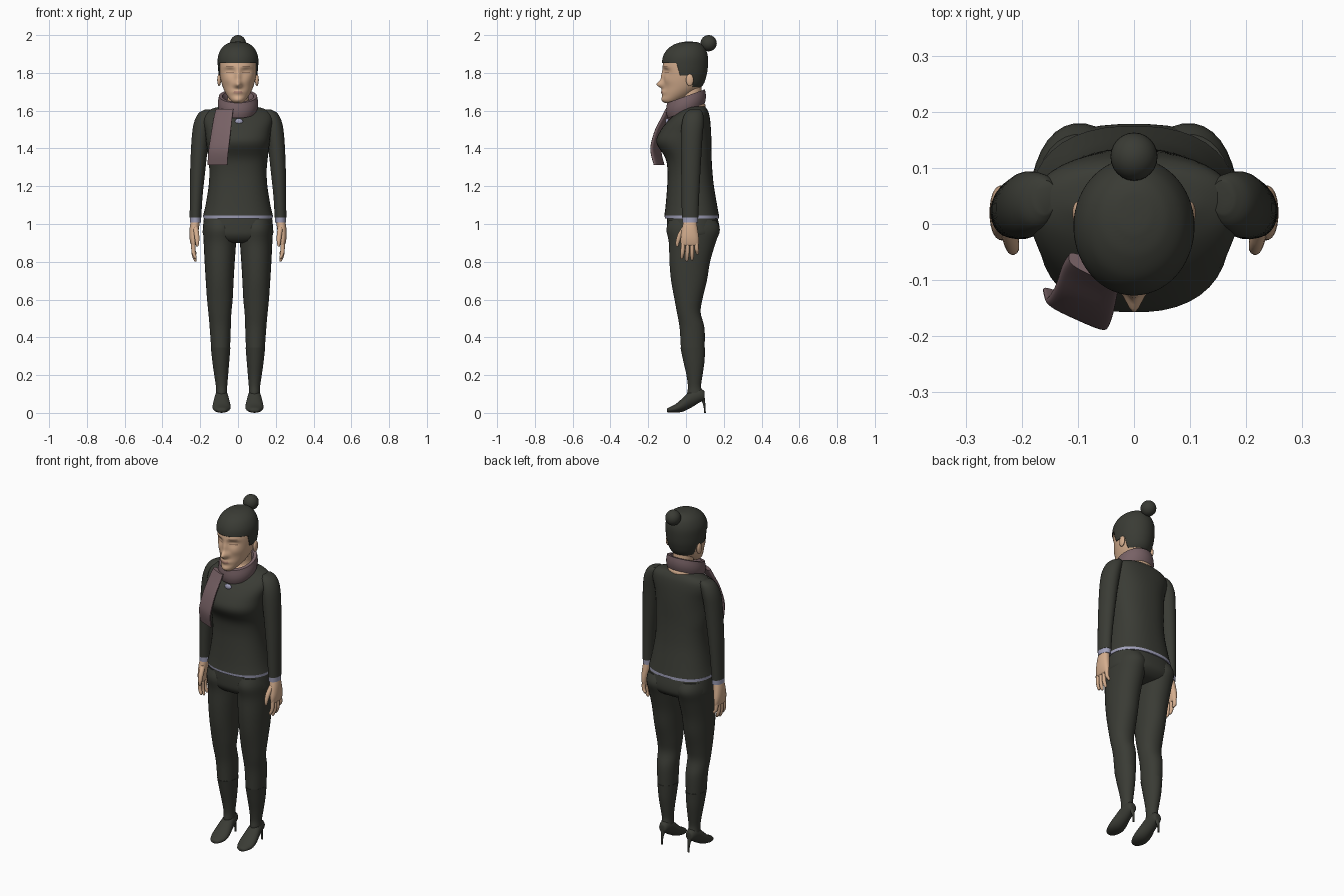
import bpy, bmesh, math
from mathutils import Vector


def material(name, rgb):
    m = bpy.data.materials.new(name)
    m.diffuse_color = (*rgb, 1)
    return m


DARK = material("dark cloth", (0.042, 0.044, 0.035))
SKIN = material("skin", (0.66, 0.42, 0.27))
LIP = material("lip", (0.46, 0.25, 0.19))
BROW = material("brow", (0.33, 0.20, 0.13))
SCARF = material("scarf wool", (0.185, 0.12, 0.13))
SHIRT = material("shirt lilac", (0.36, 0.36, 0.50))


def finish(name, bm, mats, mirror=False, angle=50):
    bmesh.ops.recalc_face_normals(bm, faces=bm.faces)
    me = bpy.data.meshes.new(name)
    bm.to_mesh(me)
    bm.free()
    for m in mats:
        me.materials.append(m)
    me.shade_smooth()
    me.set_sharp_from_angle(angle=math.radians(angle))
    ob = bpy.data.objects.new(name, me)
    bpy.context.collection.objects.link(ob)
    if mirror:
        mod = ob.modifiers.new("mirror", 'MIRROR')
        mod.use_mirror_merge = False
    return ob


def spline(rows, steps):
    """Catmull-Rom through rows of numbers."""
    out = []
    for i in range(len(rows) - 1):
        p0, p1, p2, p3 = rows[max(i - 1, 0)], rows[i], rows[i + 1], rows[min(i + 2, len(rows) - 1)]
        for k in range(steps):
            t = k / steps
            out.append([0.5 * (2 * b + (c - a) * t + (2 * a - 5 * b + 4 * c - d) * t * t
                               + (3 * b - a - 3 * c + d) * t ** 3)
                        for a, b, c, d in zip(p0, p1, p2, p3)])
    out.append(list(rows[-1]))
    return out


def loft_mesh(rows, n=32, steps=4, axis='z', e=1.0, warp=None):
    """Rows are (cx, cy, cz, half width, half depth); rings lie across the axis."""
    bm = bmesh.new()
    rings = []
    for cx, cy, cz, a, b in spline(rows, steps):
        ring = []
        for k in range(n):
            t = 2 * math.pi * (k + 0.5) / n
            c, s = math.cos(t), math.sin(t)
            u = a * math.copysign(abs(c) ** e, c)
            v = b * math.copysign(abs(s) ** e, s)
            p = Vector((cx + u, cy + v, cz) if axis == 'z' else (cx + u, cy, cz + v))
            if warp:
                p = warp(p, cx)
            ring.append(bm.verts.new(p))
        rings.append(ring)
    for r, q in zip(rings, rings[1:]):
        for k in range(n):
            bm.faces.new((r[k], r[(k + 1) % n], q[(k + 1) % n], q[k]))
    bm.faces.new(rings[0])
    bm.faces.new(rings[-1])
    return bm


def loft(name, rows, mat, mirror=False, **kw):
    return finish(name, loft_mesh(rows, **kw), [mat], mirror)


def body(rows):
    """(z, front y, back y, half width) to loft rows."""
    return [(0, (f + b) / 2, z, w, (b - f) / 2) for z, f, b, w in rows]


def ball(name, loc, scale, mat, mirror=False):
    bm = bmesh.new()
    bmesh.ops.create_uvsphere(bm, u_segments=24, v_segments=16, radius=1)
    for v in bm.verts:
        v.co = Vector(loc) + Vector([a * b for a, b in zip(v.co, scale)])
    return finish(name, bm, [mat], mirror)


# Sweater with shirt hem and collar tip
loft("sweater", body([
    (1.045, -.115, .175, .185), (1.10, -.108, .165, .172), (1.20, -.100, .148, .156),
    (1.28, -.098, .140, .152), (1.35, -.110, .136, .158), (1.43, -.157, .135, .168),
    (1.49, -.138, .133, .174), (1.55, -.092, .128, .185), (1.59, -.045, .120, .172),
    (1.613, -.005, .108, .130), (1.622, .005, .100, .085)]), DARK, e=0.85, n=40)
loft("shirt_hem", body([(1.030, -.112, .175, .184), (1.046, -.114, .175, .185)]),
     SHIRT, e=0.85, n=40, steps=1)
ball("collar_tip", (.005, -.099, 1.543), (.021, .010, .016), SHIRT)

# Sleeves and cuffs
loft("sleeves", [
    (.158, .048, 1.605, .020, .030), (.170, .042, 1.585, .040, .048),
    (.188, .036, 1.535, .046, .058), (.200, .030, 1.45, .046, .057),
    (.212, .026, 1.30, .041, .052), (.221, .023, 1.15, .034, .047),
    (.225, .022, 1.035, .031, .044)], DARK, mirror=True, n=24)
loft("cuffs", [(.225, .022, 1.040, .030, .043), (.225, .022, 1.008, .029, .041)],
     SHIRT, mirror=True, n=24, steps=1)

# Hands: palm, four fingers and thumb
loft("palms", [
    (.226, .021, 1.02, .023, .034), (.231, .020, .98, .025, .041),
    (.236, .020, .93, .021, .048), (.236, .020, .895, .015, .048),
    (.235, .020, .885, .010, .044)], SKIN, mirror=True, n=20, e=0.85)
for i, (y, tip_y, tip_z) in enumerate([(-.014, -.022, .815), (.009, .004, .802),
                                       (.032, .032, .808), (.054, .060, .838)]):
    mid = (.89 + tip_z) / 2
    loft(f"finger_{i + 1}", [
        (.236, y, .91, .012, .012), (.236, (y + tip_y) / 2, mid, .011, .011),
        (.227, tip_y, tip_z + .01, .009, .009), (.225, tip_y, tip_z, .004, .004)],
        SKIN, mirror=True, n=10, steps=3)
loft("thumbs", [
    (.225, -.005, .985, .014, .016), (.219, -.030, .945, .014, .015),
    (.216, -.044, .905, .011, .011), (.216, -.047, .880, .005, .006)],
    SKIN, mirror=True, n=12, steps=3)

# Trousers
loft("hips", body([
    (1.04, -.100, .165, .180), (.98, -.102, .178, .186), (.94, -.098, .172, .184),
    (.91, -.075, .135, .150), (.90, -.040, .080, .090)]), DARK, e=0.8, n=40)
loft("legs", [
    (.098, .035, 1.02, .080, .125), (.097, .038, .97, .088, .142),
    (.096, .033, .90, .086, .124), (.097, .020, .80, .080, .108),
    (.097, .016, .70, .074, .095), (.096, .013, .60, .068, .074),
    (.096, .015, .53, .061, .063), (.094, .032, .45, .056, .066),
    (.092, .036, .34, .050, .063)], DARK, mirror=True, e=0.95)

# High-heeled boots
loft("boot_shafts", [
    (.092, .036, .345, .052, .066), (.091, .042, .27, .045, .056),
    (.089, .045, .20, .037, .043), (.087, .045, .14, .030, .035),
    (.087, .048, .10, .030, .042), (.087, .052, .07, .026, .036)],
    DARK, mirror=True, n=24)
loft("boot_feet", [
    (.087, -.101, .013, .012, .007), (.087, -.092, .015, .028, .013),
    (.087, -.055, .024, .046, .023), (.087, -.015, .044, .046, .037),
    (.087, .030, .075, .037, .046), (.087, .070, .092, .031, .038),
    (.087, .094, .092, .022, .026), (.087, .099, .092, .010, .014)],
    DARK, mirror=True, n=24, axis='y')
loft("stiletto_heels", [
    (.087, .082, .085, .020, .017), (.087, .094, .055, .009, .008),
    (.087, .099, .025, .006, .005), (.087, .100, 0, .006, .005)],
    DARK, mirror=True, n=12)

# Neck
loft("neck", [(0, .015, 1.55, .080, .080), (0, .033, 1.626, .080, .071),
              (0, .030, 1.65, .058, .058), (0, .022, 1.74, .056, .058)], SKIN)

# Head with sculpted features; lips, brows and eyelids are coloured faces
HEAD = [
    (1.640, -.110, -.060, .022), (1.655, -.124, -.020, .040), (1.690, -.121, .040, .064),
    (1.730, -.118, .084, .082), (1.780, -.119, .103, .095), (1.830, -.122, .110, .101),
    (1.880, -.116, .110, .100), (1.920, -.092, .098, .084), (1.945, -.055, .078, .058),
    (1.956, -.020, .055, .030), (1.959, .000, .030, .008)]
# x, z, x spread, z spread, push along y
FEATURES = [(0, 1.738, .014, .013, -.034), (0, 1.775, .010, .028, -.014),
            (0, 1.698, .022, .010, -.011), (0, 1.660, .022, .012, -.006),
            (.042, 1.808, .018, .012, .013), (.042, 1.803, .012, .006, -.004),
            (.045, 1.833, .022, .007, -.004), (.055, 1.760, .018, .016, -.005)]


def face_relief(p, cx):
    if p.y < -.02:
        for x, z, sx, sz, d in FEATURES:
            p.y += d * math.exp(-((abs(p.x) - x) / sx) ** 2 / 2 - ((p.z - z) / sz) ** 2 / 2)
    return p


bm = loft_mesh(body(HEAD), n=96, steps=8, warp=face_relief)
for f in bm.faces:
    c = f.calc_center_median()
    x = abs(c.x)
    if c.y < -.05:
        if (x / .025) ** 2 + ((c.z - 1.697) / .009) ** 2 < 1:
            f.material_index = 1
        elif .022 < x < .064 and (abs(c.z - 1.834) < .004 or abs(c.z - 1.801) < .0025):
            f.material_index = 2
finish("head", bm, [SKIN, LIP, BROW])
ball("ears", (.100, .020, 1.762), (.010, .020, .032), SKIN, mirror=True)

# Hair shell cut along the hairline, and the bun
bm = loft_mesh([(x, y, z + .006, a + .006, b + .006) for x, y, z, a, b in body(HEAD)], n=64, steps=8)
slant = Vector((0, 1, .286))
edge_point = Vector((0, -.05, 1.85))
for co, no in [((0, 0, 1.852), (0, 0, 1)), (edge_point, slant), ((0, 0, 1.785), (0, 0, 1)),
               ((0, .035, 0), (0, 1, 0)), ((0, 0, 1.725), (0, 0, 1))]:
    bmesh.ops.bisect_plane(bm, geom=bm.verts[:] + bm.edges[:] + bm.faces[:], plane_co=co, plane_no=no)


def is_hair(c):
    return (c.z > 1.852 or (c.z > 1.785 and (c - edge_point).dot(slant) > 0)
            or (c.z > 1.725 and c.y > .035))


bald = [f for f in bm.faces if not is_hair(f.calc_center_median())]
bmesh.ops.delete(bm, geom=bald, context='FACES')
hair = finish("hair", bm, [DARK])
mod = hair.modifiers.new("thickness", 'SOLIDIFY')
mod.thickness, mod.offset = .008, -1
ball("hair_bun", (0, .120, 1.957), (.042, .043, .043), DARK)

# Scarf: tilted loop round the neck and a hanging end
bm = bmesh.new()
profile = [(.030, .040), (.034, .020), (.036, 0), (.033, -.022), (.026, -.042),
           (.008, -.040), (0, 0), (.012, .040)]
rings = []
for k in range(40):
    t = 2 * math.pi * k / 40
    ring = []
    for r, z in profile:
        y = (.070 + r) * math.sin(t)
        ring.append(bm.verts.new(((.071 + r) * math.cos(t), y, 1.637 + z + .36 * y)))
    rings.append(ring)
for k in range(40):
    a, b = rings[k], rings[(k + 1) % 40]
    for j in range(len(profile)):
        i = (j + 1) % len(profile)
        bm.faces.new((a[j], a[i], b[i], b[j]))
finish("scarf_loop", bm, [SCARF])


def turn(p, cx):
    p.y -= .45 * (p.x - cx)
    return p


loft("scarf_end", [
    (-.070, -.080, 1.61, .046, .014), (-.078, -.098, 1.57, .049, .014),
    (-.088, -.134, 1.50, .051, .013), (-.099, -.157, 1.42, .053, .012),
    (-.105, -.157, 1.37, .053, .011), (-.109, -.142, 1.312, .053, .010)],
    SCARF, e=0.6, n=28, warp=turn)
